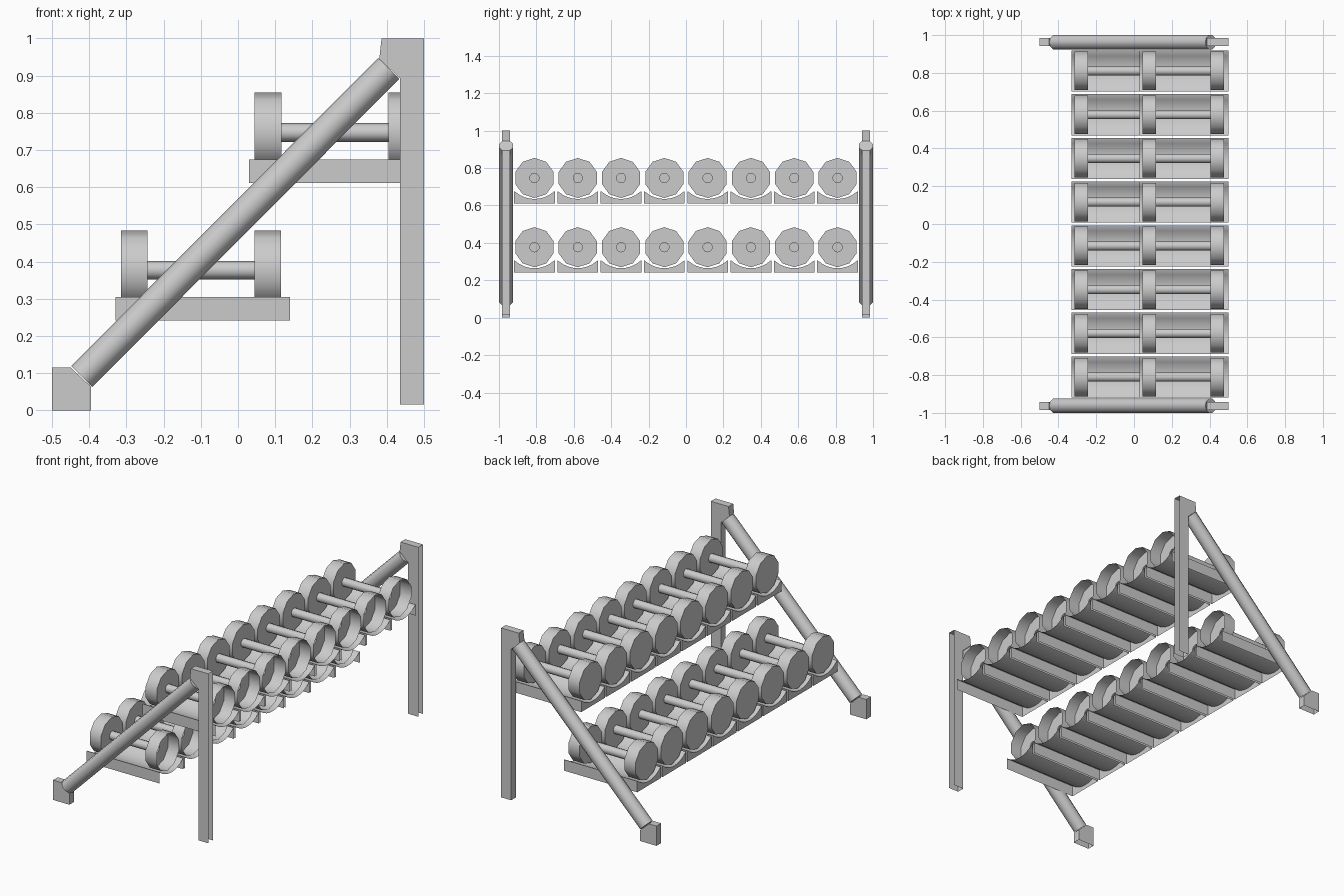
import bpy, bmesh
from math import sin, cos, pi, radians, hypot
from mathutils import Vector

if "Cube" in bpy.data.objects:
    bpy.data.objects.remove(bpy.data.objects["Cube"])


def finish(name, bm):
    """Clean the bmesh, turn it into a mesh with sharp edges kept."""
    bmesh.ops.remove_doubles(bm, verts=bm.verts, dist=1e-5)
    bmesh.ops.recalc_face_normals(bm, faces=bm.faces)
    me = bpy.data.meshes.new(name)
    bm.to_mesh(me)
    bm.free()
    me.polygons.foreach_set("use_smooth", [True] * len(me.polygons))
    me.set_sharp_from_angle(angle=radians(40))
    return me


def lathe(name, profile, sides=10):
    """Spin an (x, radius) profile round the x axis, one vertex at the top."""
    bm = bmesh.new()
    rings = []
    for x, r in profile:
        if r == 0:
            rings.append([bm.verts.new((x, 0, 0))] * sides)
        else:
            rings.append([bm.verts.new((x, r * sin(2 * pi * i / sides), r * cos(2 * pi * i / sides)))
                          for i in range(sides)])
    for a, b in zip(rings, rings[1:]):
        for i in range(sides):
            j = (i + 1) % sides
            quad = list(dict.fromkeys((a[i], a[j], b[j], b[i])))
            bm.faces.new(quad)
    return finish(name, bm)


def prism(name, profile, place, lo, hi, skip=(), far_cap=True):
    """Extrude a profile from lo to hi, leaving out the listed sides."""
    bm = bmesh.new()
    a = [bm.verts.new(place(p, lo)) for p in profile]
    b = [bm.verts.new(place(p, hi)) for p in profile]
    n = len(profile)
    bm.faces.new(a)
    if far_cap:
        bm.faces.new(b[::-1])
    for i in range(n):
        if i not in skip:
            j = (i + 1) % n
            bm.faces.new((a[j], a[i], b[i], b[j]))
    return finish(name, bm)


def add(name, mesh, loc=(0, 0, 0), rot_y=0):
    ob = bpy.data.objects.new(name, mesh)
    ob.location = loc
    ob.rotation_euler.y = rot_y
    bpy.context.collection.objects.link(ob)
    return ob


def along_y(p, t):
    return Vector((p[0], t, p[1]))


def along_x(p, t):
    return Vector((t, p[0], p[1]))


# Side frames: open-backed post, foot block and diagonal tube
post = prism("post", [(0.435, 0.015), (0.5, 0.015), (0.5, 1.0), (0.386, 1.0), (0.38, 0.945), (0.435, 0.893)],
             along_y, -0.0215, 0.0215, skip=(0, 1))
foot = prism("foot", [(-0.5, 0), (-0.395, 0), (-0.395, 0.063), (-0.45, 0.115), (-0.5, 0.115)],
             along_y, -0.0215, 0.0215, skip=(0,))
start, end = (-0.42, 0.091), (0.405, 0.92)
length = hypot(end[0] - start[0], end[1] - start[1])
tube = lathe("diagonal_tube", [(0, 0), (0, 0.04), (length, 0.04), (length, 0)])
for side, y in (("near", -0.9635), ("far", 0.9635)):
    add(side + "_post", post, (0, y, 0))
    add(side + "_foot", foot, (0, y, 0))
    add(side + "_diagonal_tube", tube, (start[0], y * 0.9985, start[1]), -radians(45.1))

# Dumbbell: two weights and a handle in one turned profile, open at the back
dumbbell = lathe("dumbbell", [(-0.215, 0), (-0.215, 0.107), (-0.143, 0.107), (-0.143, 0.025),
                              (0.145, 0.025), (0.145, 0.107), (0.216, 0.107)])

# Cradle: curved top, two sides and a front end, open below and behind
half, radius = 0.109, 0.158
arc = [(half * 0.965 * (i / 4), 0) for i in range(4, -5, -1)]
edge = (radius ** 2 - arc[0][0] ** 2) ** 0.5
arc = [(y, edge - (radius ** 2 - y ** 2) ** 0.5) for y, _ in arc]
cradle = prism("cradle", [(-half, -0.064), (half, -0.064), (half, 0)] + arc + [(-half, 0)],
               along_x, -0.23, 0.24, skip=(0,), far_cap=False)

# Two shelves of eight
for shelf, x, z in (("lower", -0.1, 0.305), ("upper", 0.26, 0.675)):
    for i in range(8):
        y = (i - 3.5) * 0.2315
        add(f"{shelf}_cradle_{i + 1}", cradle, (x, y, z))
        add(f"{shelf}_dumbbell_{i + 1}", dumbbell, (x, y, z + 0.072))
